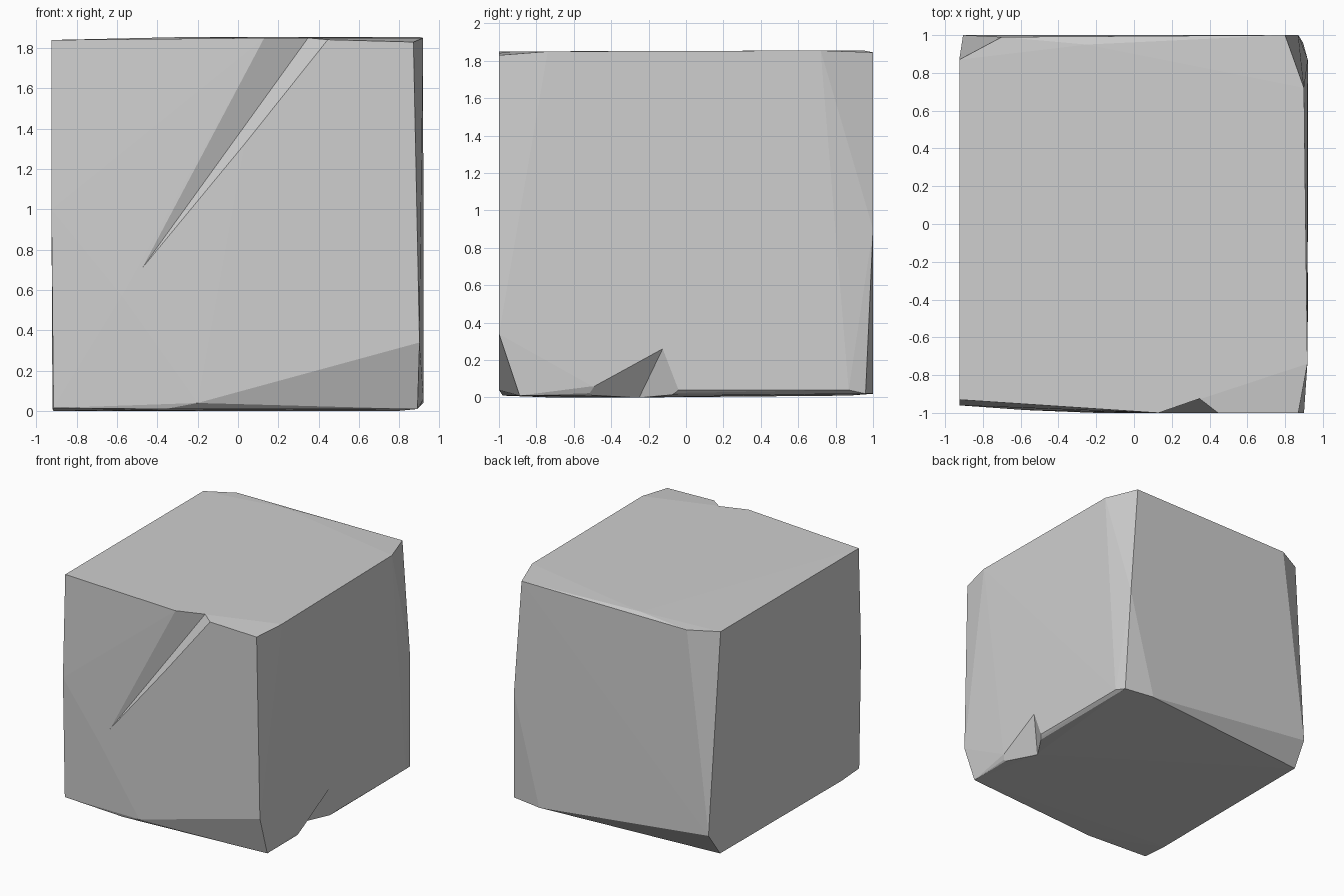
import bpy
import bmesh
from mathutils import Vector

default_cube = bpy.data.objects.get("Cube")
if default_cube:
    bpy.data.objects.remove(default_cube, do_unlink=True)

stone = bpy.data.materials.new("grey stone")
stone.use_nodes = True
stone_colour = (0.62, 0.62, 0.62, 1)
stone.diffuse_color = stone_colour
for node in stone.node_tree.nodes:
    if node.type == "BSDF_PRINCIPLED":
        node.inputs["Base Color"].default_value = stone_colour
        node.inputs["Roughness"].default_value = 0.9


def hull_object(name, points):
    """Faceted solid wrapped tightly around a handful of corner points."""
    bm = bmesh.new()
    for point in points:
        bm.verts.new(point)
    result = bmesh.ops.convex_hull(bm, input=bm.verts[:])
    unused = {item for key in ("geom_interior", "geom_unused")
              for item in result[key] if isinstance(item, bmesh.types.BMVert)}
    bmesh.ops.delete(bm, geom=list(unused), context="VERTS")
    bmesh.ops.recalc_face_normals(bm, faces=bm.faces[:])
    mesh = bpy.data.meshes.new(name)
    bm.to_mesh(mesh)
    bm.free()
    mesh.materials.append(stone)
    obj = bpy.data.objects.new(name, mesh)
    bpy.context.collection.objects.link(obj)
    return obj


def chip(block, name, tip, root, side_a, side_b, reach, flare):
    """Cut a V-shaped groove that starts at tip and deepens towards root."""
    tip, root, side_a, side_b = map(Vector, (tip, root, side_a, side_b))
    deep = tip + (root - tip) * reach
    flanks = [deep + (side - root) * reach * flare for side in (side_a, side_b)]
    cutter = hull_object(name, [tip, deep] + flanks)
    cutter.hide_render = True
    groove = block.modifiers.new(name, "BOOLEAN")
    groove.operation = "DIFFERENCE"
    groove.solver = "EXACT"
    groove.object = cutter
    return cutter


# Corners of the worn block, grouped by the edge they belong to
top_front = [(-0.925, -0.93, 1.84), (0.13, -1, 1.85), (0.44, -1, 1.835),
             (0.87, -1, 1.83)]
top_right = [(0.918, -0.74, 1.85), (0.9, 0.72, 1.855)]
top_back = [(0.8, 1, 1.845), (-0.25, 0.95, 1.855), (-0.7, 0.99, 1.84),
            (-0.925, 0.87, 1.84)]
front_face = [(-0.925, -0.96, 1), (-0.575, -0.985, 0.57), (0.9, -1, 0.34),
              (-0.2, -1, 0.04)]
back_face = [(0.87, 1, 0.9), (-0.905, 1, 0.2), (0.64, 1, 0.02)]
bottom_right = [(0.89, -0.89, 0.01), (0.92, -0.5, 0.06), (0.79, -0.25, 0),
                (0.92, -0.03, 0.04), (0.92, 0.87, 0.04), (0.895, 0.96, 0.02)]
bottom_left = [(-0.36, -0.98, 0.01), (-0.915, -0.95, 0.015),
               (-0.915, -0.72, 0), (-0.92, 0.87, 0.01)]

block = hull_object("stone_block", top_front + top_right + top_back + front_face
                    + back_face + bottom_right + bottom_left)

# Long crack across the front and a broken notch under the side
cutters = [
    chip(block, "front_crack", tip=(-0.575, -0.995, 0.57), root=(0.34, -0.925, 1.84),
         side_a=(0.13, -1, 1.85), side_b=(0.44, -1, 1.835), reach=1.15, flare=2),
    chip(block, "side_notch", tip=(0.925, -0.12, 0.27), root=(0.78, -0.25, 0),
         side_a=(0.92, -0.49, 0.06), side_b=(0.92, -0.04, 0.04), reach=1.3, flare=1.8),
]

# Bake the cuts into the block and drop the cutters
bpy.context.view_layer.update()
evaluated = block.evaluated_get(bpy.context.evaluated_depsgraph_get())
carved = bpy.data.meshes.new_from_object(evaluated)
block.modifiers.clear()
block.data = carved
for cutter in cutters:
    bpy.data.objects.remove(cutter, do_unlink=True)
for face in carved.polygons:
    face.use_smooth = False
